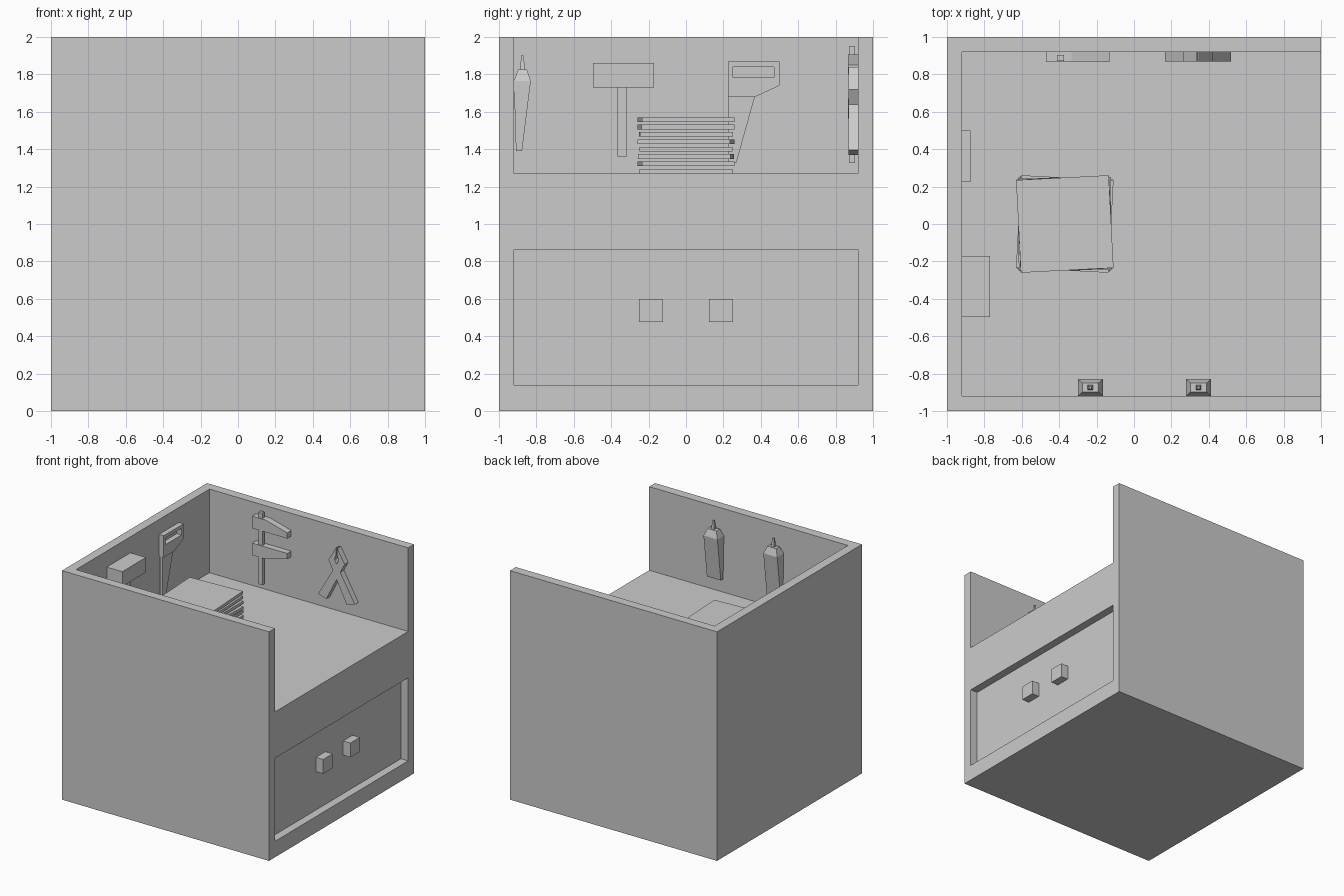
import bpy, bmesh
from math import radians
from mathutils import Vector

if "Cube" in bpy.data.objects:
    bpy.data.objects.remove(bpy.data.objects["Cube"])


def make(name, bm):
    bmesh.ops.recalc_face_normals(bm, faces=bm.faces)
    me = bpy.data.meshes.new(name)
    bm.to_mesh(me)
    bm.free()
    ob = bpy.data.objects.new(name, me)
    bpy.context.collection.objects.link(ob)
    return ob


def box(name, x, y, z, turn=0.0):
    """Box from (min, max) ranges, optionally turned about its own vertical axis."""
    bm = bmesh.new()
    bmesh.ops.create_cube(bm, size=1)
    for v in bm.verts:
        v.co = Vector((v.co.x * (x[1] - x[0]), v.co.y * (y[1] - y[0]), v.co.z * (z[1] - z[0])))
    ob = make(name, bm)
    ob.location = (sum(x) / 2, sum(y) / 2, sum(z) / 2)
    ob.rotation_euler.z = radians(turn)
    return ob


def prism(name, pts, axis, lo, hi):
    """Extrude a flat profile: axis 'x' takes (y, z) points, axis 'y' takes (x, z)."""
    bm = bmesh.new()
    put = (lambda p, d: (d, p[0], p[1])) if axis == 'x' else (lambda p, d: (p[0], d, p[1]))
    face = bm.faces.new([bm.verts.new(put(p, lo)) for p in pts])
    ext = bmesh.ops.extrude_face_region(bm, geom=[face])['geom']
    d = Vector((hi - lo, 0, 0)) if axis == 'x' else Vector((0, hi - lo, 0))
    bmesh.ops.translate(bm, verts=[v for v in ext if isinstance(v, bmesh.types.BMVert)], vec=d)
    return make(name, bm)


def rings(name, levels):
    """Rectangular loft; each level is (x centre, half width, y min, y max, z)."""
    bm = bmesh.new()
    loops = [[bm.verts.new(c) for c in ((x - w, a, z), (x + w, a, z), (x + w, b, z), (x - w, b, z))]
             for x, w, a, b, z in levels]
    for lo, hi in zip(loops, loops[1:]):
        for i in range(4):
            j = (i + 1) % 4
            bm.faces.new((lo[i], lo[j], hi[j], hi[i]))
    bm.faces.new(loops[0])
    bm.faces.new(loops[-1])
    return make(name, bm)


def cut(ob, *cutters):
    for c in cutters:
        c.hide_render = True
        m = ob.modifiers.new("cut", 'BOOLEAN')
        m.operation, m.solver, m.object = 'DIFFERENCE', 'EXACT', c
        bpy.context.view_layer.objects.active = ob
        bpy.ops.object.modifier_apply(modifier=m.name)
        bpy.data.objects.remove(c)


# Bench body: open tray on top, shallow drawer recess on the right side
W = 0.92
FLOOR = 1.27
body = box("bench_body", (-1, 1), (-1, 1), (0, 2))
cut(body,
    box("tray_cutter", (-W, 1.2), (-W, W), (FLOOR, 2.2)),
    box("drawer_cutter", (0.93, 1.2), (-W, W), (0.14, 0.865)))

# Drawer knobs
for side, y in (("front", -0.1875), ("back", 0.1875)):
    box("drawer_knob_" + side, (0.925, 1), (y - 0.065, y + 0.065), (0.475, 0.6))

# Stack of boards, some slightly turned
for i, turn in enumerate((0, 3, -2, 0, -3, 0.5, 2.5, 3)):
    z = FLOOR + 0.0393 * i
    box(f"board_{i + 1}", (-0.618, -0.122), (-0.248, 0.248), (z, z + 0.025), turn)

# Hammer on the left wall
box("hammer_head", (-W, -0.77), (-0.497, -0.17), (1.73, 1.86))
box("hammer_handle", (-0.87, -0.82), (-0.365, -0.315), (1.36, 1.74))

# Saw on the left wall
grip = prism("saw_handle", [(0.225, 1.68), (0.37, 1.68), (0.5, 1.74), (0.5, 1.87), (0.225, 1.87)],
             'x', -W, -0.875)
cut(grip, box("grip_cutter", (-0.95, -0.8), (0.25, 0.47), (1.783, 1.84)))
prism("saw_blade", [(0.225, 1.68), (0.225, 1.33), (0.27, 1.33), (0.368, 1.68)], 'x', -0.91, -0.885)

# Pointed scribing tools on the front wall
for side, x in (("left", -0.233), ("right", 0.345)):
    rings("scriber_body_" + side, [(x, 0.067, -0.909, -0.877, 1.39), (x, 0.067, -0.92, -0.83, 1.765),
                                   (x, 0.043, -0.898, -0.85, 1.825)])
    rings("scriber_tip_" + side, [(x, 0.015, -0.888, -0.861, 1.82), (x, 0.007, -0.881, -0.868, 1.9)])

# Clamp on the back wall: post with two mirrored jaws
box("clamp_post", (-0.413, -0.375), (0.872, 0.903), (1.325, 1.953))
for side, z, s in (("upper", 1.80, 1), ("lower", 1.67, -1)):
    prism(f"clamp_{side}_jaw", [(-0.47, z), (-0.13, z), (-0.13, z + 0.05 * s),
                                (-0.335, z + 0.105 * s), (-0.47, z + 0.105 * s)], 'y', 0.865, W)

# Pliers on the back wall: two mirrored crossing arms
MID = 0.3425
arm = [(-0.177, 1.395), (-0.1, 1.37), (0.078, 1.72), (0.007, 1.84), (0.007, 1.775), (0.02, 1.735)]
for side, s in (("left", 1), ("right", -1)):
    prism(f"pliers_{side}_arm", [(MID + s * x, z) for x, z in arm], 'y', 0.87, W)
